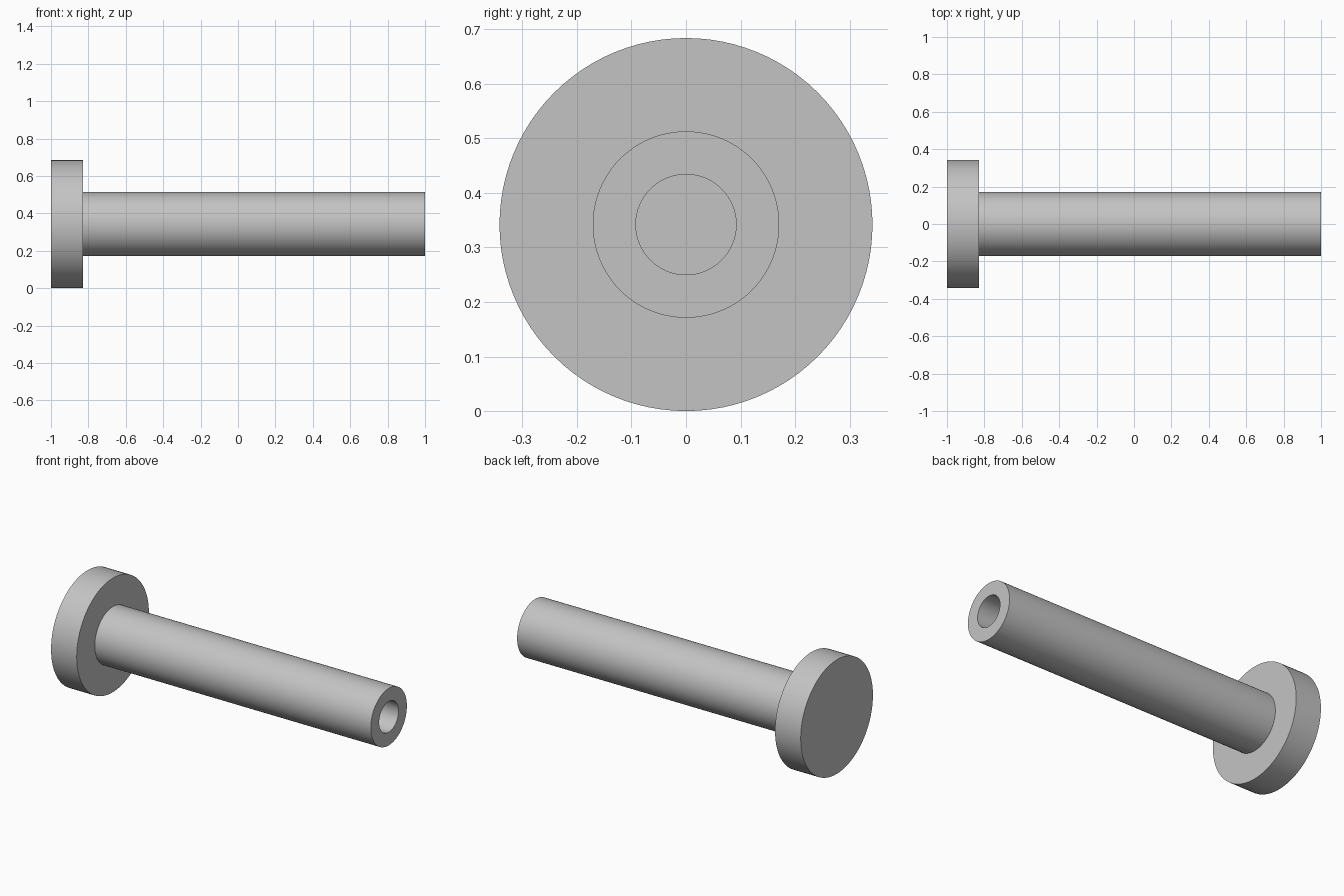
import bpy, bmesh, math
from mathutils import Vector

cube = bpy.data.objects.get("Cube")
if cube:
    bpy.data.objects.remove(cube, do_unlink=True)

# Plain grey metal
GREY = (0.55, 0.55, 0.55, 1.0)
metal = bpy.data.materials.new("grey metal")
metal.use_nodes = True
metal.diffuse_color = GREY
metal.node_tree.nodes["Principled BSDF"].inputs["Base Color"].default_value = GREY

HEAD_R, SHAFT_R, BORE_R = 0.342, 0.171, 0.092
HEAD_END, BORE_END = -0.83, 0.45
SIDES = 96

# Half section (x, radius): head, shaft, then the blind bore in the free end
profile = [(-1, 0), (-1, HEAD_R), (HEAD_END, HEAD_R), (HEAD_END, SHAFT_R),
           (1, SHAFT_R), (1, BORE_R), (BORE_END, BORE_R), (BORE_END, 0)]

# Revolve the section around the x axis
bm = bmesh.new()
verts = [bm.verts.new((x, 0, r)) for x, r in profile]
edges = [bm.edges.new(pair) for pair in zip(verts, verts[1:])]
bmesh.ops.spin(bm, geom=verts + edges, cent=Vector(), axis=Vector((1, 0, 0)),
               angle=math.tau, steps=SIDES, use_duplicate=False)
bmesh.ops.remove_doubles(bm, verts=bm.verts, dist=1e-4)
bmesh.ops.recalc_face_normals(bm, faces=bm.faces)
mesh = bpy.data.meshes.new("headed_pin")
bm.to_mesh(mesh)
bm.free()
mesh.materials.append(metal)

pin = bpy.data.objects.new("headed_pin", mesh)
pin.location.z = HEAD_R
bpy.context.collection.objects.link(pin)

# Smooth barrels with sharp rims
bpy.ops.object.select_all(action="DESELECT")
pin.select_set(True)
bpy.context.view_layer.objects.active = pin
bpy.ops.object.shade_smooth_by_angle(angle=math.radians(30))
